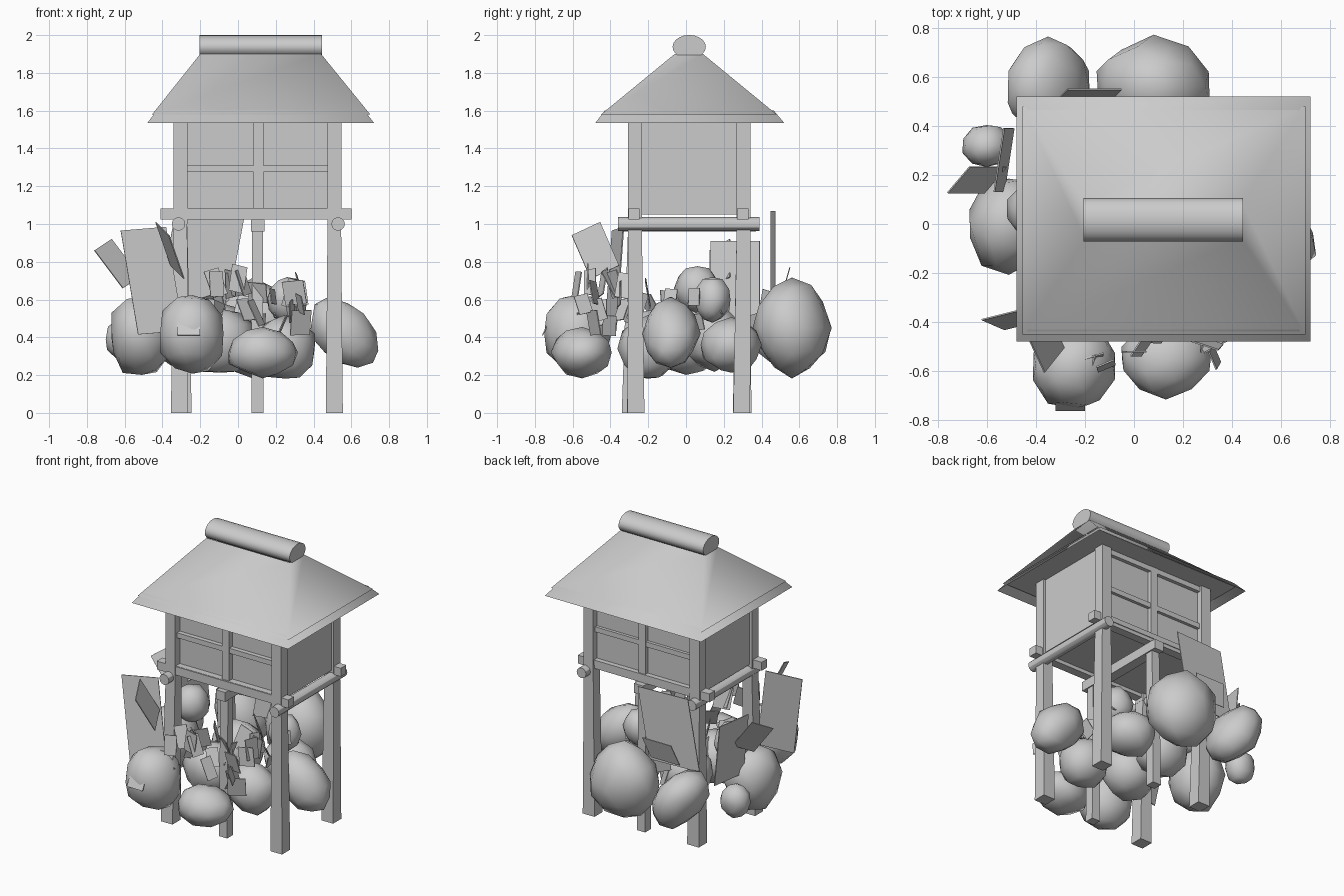
import bpy, bmesh, math, random
from mathutils import Vector, Matrix

random.seed(7)
cube = bpy.data.objects.get("Cube")
if cube:
    bpy.data.objects.remove(cube, do_unlink=True)

GREY = (0.6, 0.6, 0.6, 1)
clay = bpy.data.materials.new("plain_grey")
clay.use_nodes = True
clay.diffuse_color = GREY
clay.node_tree.nodes["Principled BSDF"].inputs["Base Color"].default_value = GREY


def finish(name, bm, smooth=False):
    """Turn a bmesh into a named, coloured object."""
    bmesh.ops.recalc_face_normals(bm, faces=bm.faces)
    mesh = bpy.data.meshes.new(name)
    bm.to_mesh(mesh)
    bm.free()
    mesh.materials.append(clay)
    mesh.shade_smooth() if smooth else mesh.shade_flat()
    obj = bpy.data.objects.new(name, mesh)
    bpy.context.collection.objects.link(obj)
    return obj


def frustum(name, low, high, z_low, z_high, capped=True, smooth=False):
    """Join two rectangles (x0, x1, y0, y1) at two heights."""
    bm = bmesh.new()
    rings = []
    for (x0, x1, y0, y1), z in ((low, z_low), (high, z_high)):
        corners = ((x0, y0), (x1, y0), (x1, y1), (x0, y1))
        rings.append([bm.verts.new((x, y, z)) for x, y in corners])
    for i in range(4):
        j = (i + 1) % 4
        bm.faces.new((rings[0][i], rings[0][j], rings[1][j], rings[1][i]))
    if capped:
        for ring in rings:
            bm.faces.new(ring)
    return finish(name, bm, smooth)


def box(name, x0, x1, y0, y1, z0, z1):
    return frustum(name, (x0, x1, y0, y1), (x0, x1, y0, y1), z0, z1)


def around(x, y, half):
    return (x - half, x + half, y - half, y + half)


def rod(name, centre, radius, length, axis, sides=12, squash=1):
    """Cylinder along x or y with smooth sides."""
    bpy.ops.mesh.primitive_cylinder_add(vertices=sides, radius=radius, depth=length, location=centre)
    obj = bpy.context.object
    obj.name = name
    if axis == "x":
        obj.scale.x = squash
        obj.rotation_euler.y = math.pi / 2
    else:
        obj.rotation_euler.x = math.pi / 2
    bpy.ops.object.shade_smooth_by_angle()
    obj.data.materials.append(clay)
    return obj


def boulder(name, centre, size, lean=0):
    """Rough rounded stone with half sizes per axis, leaning about y."""
    bm = bmesh.new()
    bmesh.ops.create_icosphere(bm, subdivisions=2, radius=1)
    turn = Matrix.Rotation(math.radians(lean), 3, "Y")
    for v in bm.verts:
        v.co = Vector(centre) + turn @ (Vector(size) * (v.co * random.uniform(0.92, 1.06)))
    return finish(name, bm, smooth=True)


def plate(name, centre, side, rise):
    """Thin loose plank spanned by two half-edge vectors."""
    c, u, v = Vector(centre), Vector(side), Vector(rise)
    bm = bmesh.new()
    bm.faces.new([bm.verts.new(p) for p in (c - u - v, c + u - v, c + u + v, c - u + v)])
    obj = finish(name, bm)
    solid = obj.modifiers.new("thickness", "SOLIDIFY")
    solid.thickness = 0.006
    solid.offset = 0
    return obj


# Roof: short lower eave, main hipped roof, ceiling and ridge log
frustum("roof_eave", (-.48, .72, -.48, .52), (-.43, .67, -.43, .465), 1.535, 1.6, False, True)
frustum("roof", (-.455, .7, -.45, .48), (-.2, .44, -.06, .09), 1.58, 1.9, False, True)
box("ceiling", -.44, .685, -.435, .465, 1.575, 1.58)
rod("ridge_log", (.12, .017, 1.938), .088, .65, "x", 20, .71)

# Room with framed front and back; legs lean a little at the foot
box("room", -.325, .53, -.255, .3, 1.05, 1.58)
foot_shift = {"front_right": (-.005, -.025), "front_left": (0, .005),
              "back_right": (.015, -.012), "back_left": (0, -.01)}
for side, y, out in (("front", -.27, -1), ("back", .305, 1)):
    for end, x in (("right", -.305), ("left", .51)):
        corner = side + "_" + end
        dx, dy = foot_shift[corner]
        frustum(corner + "_post", around(x, y, .037), around(x, y, .037), 1, 1.58)
        frustum(corner + "_leg", around(x + dx, y + dy, .045), around(x, y, .036), 0, 1)
    frustum(side + "_middle_leg", around(.103, y + out * .01, .032), around(.103, y, .029), 0, 1)
    box(side + "_mullion", .083, .135, y - .022, y + .022, 1.07, 1.58)
    box(side + "_window_bar", -.27, .475, y - .016, y + .016, 1.275, 1.31)
    box(side + "_sill", -.27, .475, y - .03, y + .03, 1.05, 1.085)
    box(side + "_lintel", -.27, .475, y - .02, y + .02, 1.54, 1.58)
    box(side + "_floor_beam", -.41, .6, y - .035, y + .025, 1.025, 1.083)

# Round cross beams under the floor
for name, x in (("right", -.315), ("left", .53)):
    rod(name + "_cross_beam", (x, .015, 1), .036, .75, "y")
box("middle_cross_beam", .07, .14, -.34, .37, .96, 1.025)

# Boulders: centre, half sizes and lean in degrees
boulders = (
    ((-.35, .56, .43), (.15, .21, .23), -35),
    ((.08, .56, .45), (.24, .2, .26)),
    ((-.6, .32, .39), (.1, .09, .12)),
    ((-.51, 0, .41), (.18, .2, .22)),
    ((-.24, -.58, .42), (.18, .18, .22)),
    ((.13, -.55, .32), (.19, .16, .13)),
    ((.56, -.08, .42), (.15, .15, .22), -45),
    ((.25, -.2, .34), (.17, .16, .17)),
    ((.23, .24, .36), (.17, .17, .15)),
    ((.26, .14, .6), (.11, .1, .12)),
    ((-.4, .06, .65), (.12, .12, .13)),
    ((-.1, .15, .4), (.18, .16, .18)),
    ((-.09, -.16, .38), (.19, .17, .18)),
)
for i, shape in enumerate(boulders):
    boulder("boulder_" + str(i), *shape)

# Large loose planks
planks = (
    ((-.455, -.38, .7), (.12, .03, .01), (-.046, .02, .275)),
    ((-.36, -.48, .86), (-.035, .075, .035), (-.04, -.05, .115)),
    ((-.64, .18, .79), (.045, .053, .03), (-.075, 0, .1)),
    ((-.19, .46, .83), (.185, .01, 0), (.045, 0, .24)),
    ((-.53, .26, .7), (.02, .13, 0), (-.02, 0, .21)),
    ((-.26, -.74, .45), (.06, 0, 0), (0, .02, .04)),
    ((-.18, .53, .7), (.11, 0, 0), (.02, .02, .07)),
    ((0, -.52, .71), (.04, 0, -.01), (.01, 0, .07)),
)
for i, spans in enumerate(planks):
    plate("plank_" + str(i), *spans)

# Small splinters between the boulders, most of them towards the front
for i in range(36):
    depth = (-.6, -.15) if i % 3 else (-.1, .45)
    centre = (random.uniform(-.3, .35), random.uniform(*depth), random.uniform(.45, .7))
    turn = random.uniform(0, math.pi)
    side = Vector((math.cos(turn), math.sin(turn), random.uniform(-.3, .3)))
    rise = side.cross(Vector((-math.sin(turn), math.cos(turn), random.uniform(-.5, .5))))
    plate("splinter_" + str(i), centre, side * random.uniform(.03, .06), rise * random.uniform(.04, .075))
